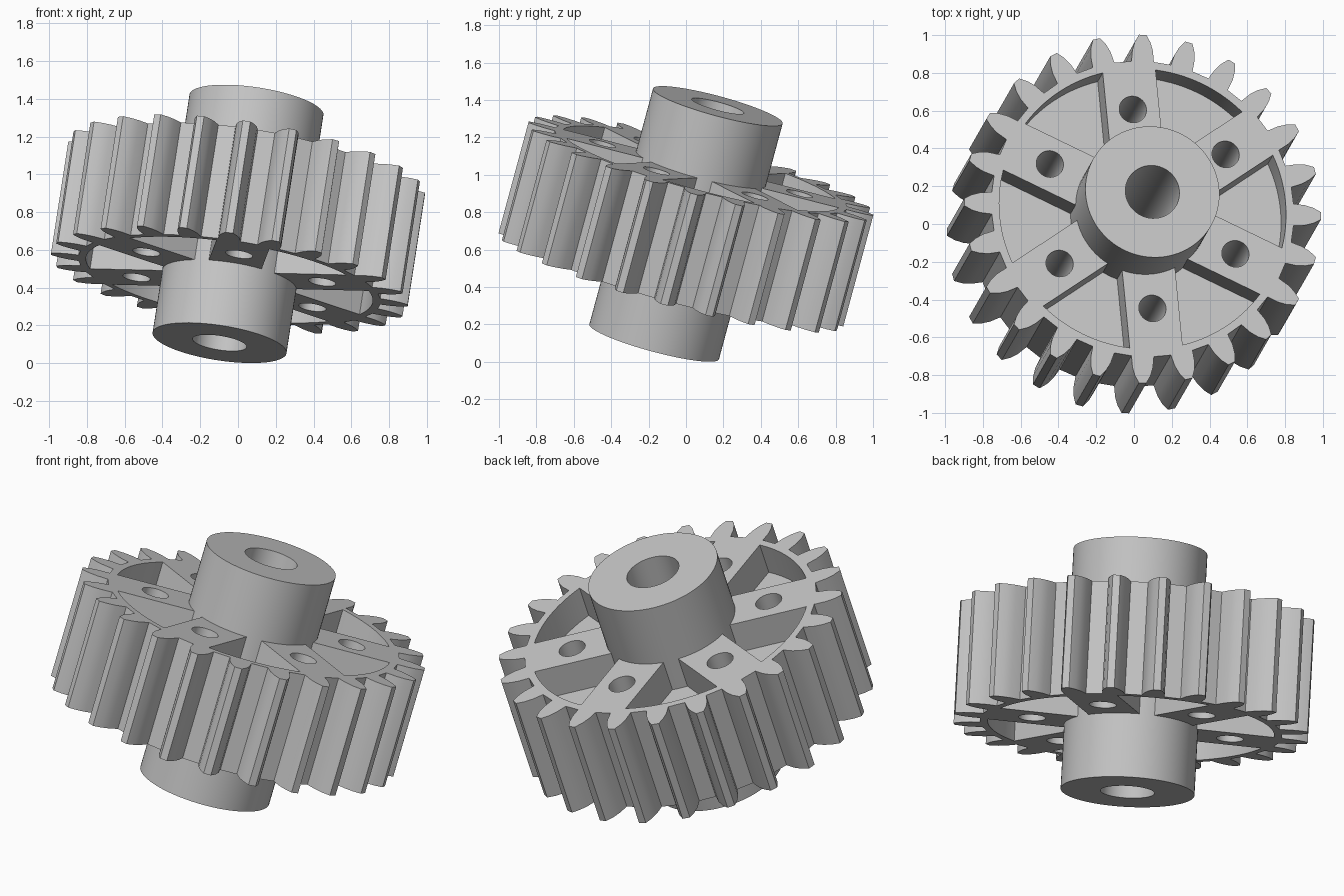
import bpy, bmesh
from math import sin, cos, asin, radians, tau
from mathutils import Matrix, Vector

if "Cube" in bpy.data.objects:
    bpy.data.objects.remove(bpy.data.objects["Cube"])

HALF = 0.31          # half thickness of the toothed wheel
HUB_HALF = 0.66      # half length of the hub
HUB_R, BORE_R = 0.359, 0.145
TEETH, SPOKES = 24, 6
SPOKE_W = 0.142      # half width of a spoke
RIM_R = 0.768        # inner radius of the rim
DEPTH = 0.18         # pocket depth
SPOKE_ANGLE = radians(35.5)

steel = bpy.data.materials.new("grey_steel")
steel.use_nodes = True
GREY = (0.56, 0.56, 0.56, 1)
steel.diffuse_color = GREY
steel.node_tree.nodes["Principled BSDF"].inputs["Base Color"].default_value = GREY

# Tilted frame shared by all parts
axis = Vector((0.148, 0.258, 0.955)).normalized()
side = (Vector((1, 0, 0)) - axis * axis.x).normalized()
TILT = Matrix((side, axis.cross(side), axis)).transposed().to_4x4()
TILT.translation = (0, 0, 0.7375)


def polar(r, a):
    return (r * cos(a), r * sin(a))


def circle(r, n, cx=0, cy=0):
    return [(cx + r * cos(tau * i / n), cy + r * sin(tau * i / n)) for i in range(n)]


def arc(r, a0, a1, n):
    return [polar(r, a0 + (a1 - a0) * i / n) for i in range(n + 1)]


def prisms(name, shapes):
    """Extrude each (outline, z0, z1) into a closed prism, all in one object."""
    bm = bmesh.new()
    for outline, z0, z1 in shapes:
        low = [bm.verts.new((x, y, z0)) for x, y in outline]
        high = [bm.verts.new((x, y, z1)) for x, y in outline]
        bm.faces.new(low[::-1])
        bm.faces.new(high)
        for i in range(len(low)):
            j = (i + 1) % len(low)
            bm.faces.new((low[i], low[j], high[j], high[i]))
    mesh = bpy.data.meshes.new(name)
    bm.to_mesh(mesh)
    bm.free()
    mesh.materials.append(steel)
    ob = bpy.data.objects.new(name, mesh)
    ob.matrix_world = TILT
    bpy.context.collection.objects.link(ob)
    return ob


def select(ob):
    bpy.ops.object.select_all(action='DESELECT')
    ob.select_set(True)
    bpy.context.view_layer.objects.active = ob


def cut(ob, shapes):
    cutter = prisms("cutter", shapes)
    cutter.hide_render = True
    mod = ob.modifiers.new("cut", 'BOOLEAN')
    mod.operation, mod.solver, mod.object = 'DIFFERENCE', 'EXACT', cutter
    select(ob)
    bpy.ops.object.modifier_apply(modifier=mod.name)
    bpy.data.objects.remove(cutter)


def smooth(ob):
    select(ob)
    bpy.ops.object.shade_smooth_by_angle(angle=radians(20))


# Toothed wheel outline: radius and half width of one tooth from root to tip
flank = [(0.81, 0.06), (0.87, 0.055), (0.915, 0.042), (0.955, 0.02)]
outline = []
for t in range(TEETH):
    a = tau * t / TEETH
    outline += [polar(r, a - asin(w / r)) for r, w in flank]
    outline += [polar(r, a + asin(w / r)) for r, w in reversed(flank)]
wheel = prisms("toothed_wheel", [(outline, -HALF, HALF)])

# Pockets between the spokes on both faces
inner = HUB_R - 0.03
pockets, holes = [], []
for s in range(SPOKES):
    a = SPOKE_ANGLE + tau * s / SPOKES
    b = a + tau / SPOKES
    di, do = asin(SPOKE_W / inner), asin(SPOKE_W / RIM_R)
    shape = arc(RIM_R, a + do, b - do, 14) + arc(inner, b - di, a + di, 4)
    pockets += [(shape, HALF - DEPTH, HALF + 0.1), (shape, -HALF - 0.1, DEPTH - HALF)]
    holes.append((circle(0.073, 32, *polar(0.546, a)), -0.5, 0.5))
cut(wheel, pockets)

# Lightening holes through the spokes, and clearance inside the hub
cut(wheel, holes + [(circle(0.25, 48), -0.5, 0.5)])
smooth(wheel)

# Hub with its bore
hub = prisms("hub", [(circle(HUB_R, 80), -HUB_HALF, HUB_HALF)])
cut(hub, [(circle(BORE_R, 48), -1, 1)])
smooth(hub)
